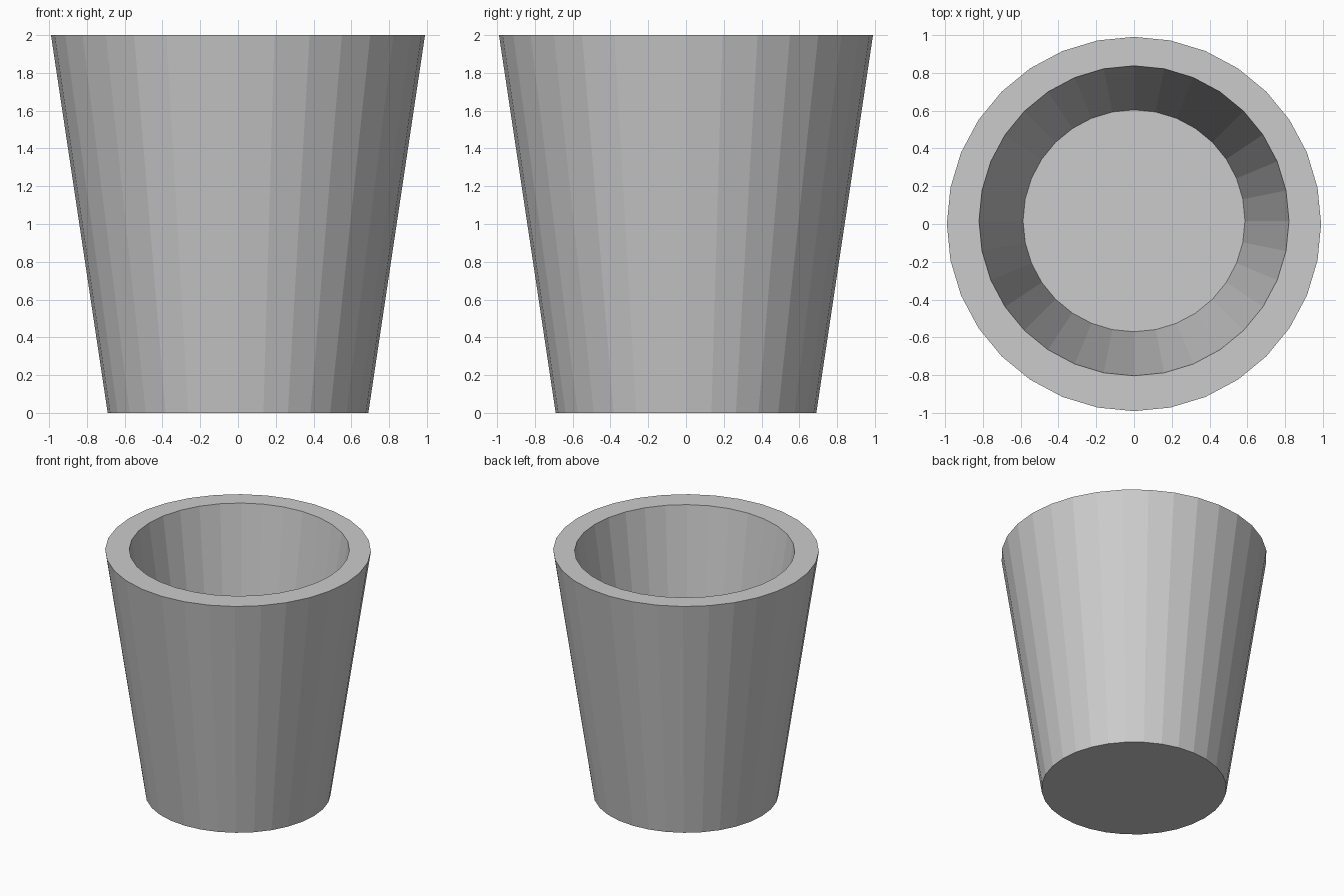
import bpy, bmesh, math

if "Cube" in bpy.data.objects:
    bpy.data.objects.remove(bpy.data.objects["Cube"])

SIDES = 32


def ring(bm, radius, z, cy=0.0):
    """One horizontal loop of vertices."""
    return [bm.verts.new((radius * math.cos(2 * math.pi * i / SIDES),
                          cy + radius * math.sin(2 * math.pi * i / SIDES), z))
            for i in range(SIDES)]


def bridge(bm, a, b):
    for i in range(SIDES):
        j = (i + 1) % SIDES
        bm.faces.new((a[i], a[j], b[j], b[i]))


bm = bmesh.new()
# Outer wall, rim, then the slightly off-centre tapered hollow
loops = [ring(bm, 0.69, 0.0),
         ring(bm, 0.99, 2.0),
         ring(bm, 0.82, 2.0, 0.017),
         ring(bm, 0.587, 0.45, 0.017)]
for lower, upper in zip(loops, loops[1:]):
    bridge(bm, lower, upper)

# Underside and inner floor
bm.faces.new(loops[0][::-1])
bm.faces.new(loops[-1])
bmesh.ops.recalc_face_normals(bm, faces=bm.faces)

mesh = bpy.data.meshes.new("cup")
bm.to_mesh(mesh)
bm.free()
bpy.context.collection.objects.link(bpy.data.objects.new("cup", mesh))
